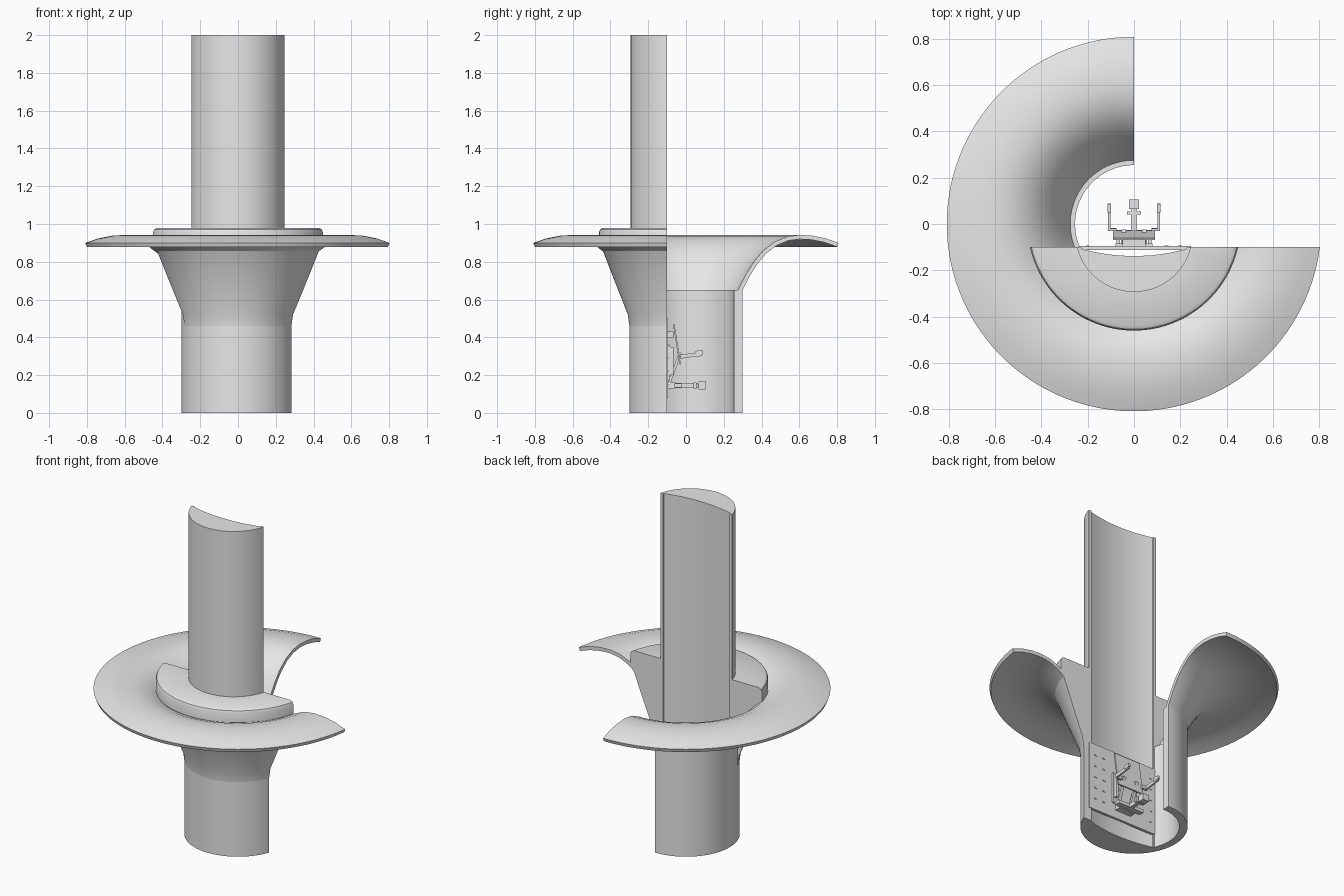
import bpy, bmesh, math
from mathutils import Vector, Matrix

cube = bpy.data.objects.get("Cube")
if cube:
    bpy.data.objects.remove(cube)

grey = bpy.data.materials.new("light grey")
grey.use_nodes = True
grey.diffuse_color = (0.8, 0.8, 0.8, 1)
grey.node_tree.nodes["Principled BSDF"].inputs["Base Color"].default_value = (0.8, 0.8, 0.8, 1)

BACK = -0.1  # plane on which the front half is sliced


def finish(name, bm, smooth=True):
    bmesh.ops.recalc_face_normals(bm, faces=bm.faces)
    mesh = bpy.data.meshes.new(name)
    bm.to_mesh(mesh)
    bm.free()
    mesh.materials.append(grey)
    obj = bpy.data.objects.new(name, mesh)
    bpy.context.collection.objects.link(obj)
    return obj


def activate(obj):
    bpy.ops.object.select_all(action='DESELECT')
    obj.select_set(True)
    bpy.context.view_layer.objects.active = obj


def smooth(obj):
    activate(obj)
    bpy.ops.object.shade_smooth_by_angle(angle=math.radians(32))


def revolve(name, profile, steps=96):
    """Closed (radius, height) profile turned about the z axis."""
    bm = bmesh.new()
    rings = []
    for i in range(steps):
        a = math.tau * (i + 0.5) / steps
        rings.append([bm.verts.new((r * math.cos(a), r * math.sin(a), z)) for r, z in profile])
    n = len(profile)
    for i in range(steps):
        p, q = rings[i], rings[(i + 1) % steps]
        for j in range(n):
            k = (j + 1) % n
            bm.faces.new((p[j], q[j], q[k], p[k]))
    return finish(name, bm)


def add_box(bm, lo, hi, tilt=0):
    """Box between two corners, tilted about x through its centre."""
    lo, hi = Vector(lo), Vector(hi)
    mat = (Matrix.Translation((lo + hi) / 2) @ Matrix.Rotation(math.radians(tilt), 4, 'X')
           @ Matrix.Diagonal((*(hi - lo), 1)))
    bmesh.ops.create_cube(bm, size=1, matrix=mat)


def boxes(name, items):
    bm = bmesh.new()
    for item in items:
        add_box(bm, *item)
    return finish(name, bm)


def cut(obj, lo, hi):
    cutter = boxes("cutter", [(lo, hi)])
    cutter.hide_render = True
    mod = obj.modifiers.new("cut", 'BOOLEAN')
    mod.operation, mod.solver, mod.object = 'DIFFERENCE', 'EXACT', cutter
    activate(obj)
    bpy.ops.object.modifier_apply(modifier=mod.name)
    bpy.data.objects.remove(cutter)


def cut_quadrant(obj):
    cut(obj, (0, BACK, -1), (2, 2, 3))


# Lower tube with one quadrant open
tube = revolve("lower_tube", [(0.254, 0), (0.3, 0), (0.3, 0.65), (0.254, 0.65)])
cut_quadrant(tube)
smooth(tube)

# Flared trumpet rim, a curved shell of even thickness
upper = [Vector(p) for p in ((0.275, 0.65), (0.318, 0.735), (0.36, 0.802), (0.41, 0.86), (0.47, 0.906),
                             (0.535, 0.933), (0.6, 0.942), (0.67, 0.938), (0.74, 0.924), (0.808, 0.9))]
lower = []
for i, p in enumerate(upper):
    t = (upper[min(i + 1, len(upper) - 1)] - upper[max(i - 1, 0)]).normalized()
    lower.append(p + Vector((t.y, -t.x)) * 0.022)
lower[0] = Vector((0.3, 0.65))
rim = revolve("flared_rim", upper + lower[::-1], 128)
cut_quadrant(rim)
smooth(rim)

# Front collar: tapered support with a rounded cap
collar = revolve("front_collar", [(0.25, 0.46), (0.3, 0.46), (0.308, 0.52), (0.375, 0.69), (0.437, 0.85),
                                  (0.46, 0.885), (0.46, 0.958), (0.454, 0.972), (0.44, 0.98), (0.25, 0.98)])
cut(collar, (-2, BACK, -1), (2, 2, 3))
smooth(collar)

# Tall column: round front, hollowed back and narrow edge strips
outline = []
for i in range(41):
    a = math.radians(-14 - 152 * i / 40)
    outline.append((0.253 * math.cos(a), -0.04 + 0.253 * math.sin(a)))
outline.append((-0.245, BACK))
outline.append((-0.228, BACK))
for i in range(25):
    x = -0.225 + 0.45 * i / 24
    outline.append((x, -0.138 + 0.03 * (x / 0.225) ** 2))
outline.append((0.228, BACK))
outline.append((0.245, BACK))
bm = bmesh.new()
base = bm.faces.new([bm.verts.new((x, y, 0)) for x, y in outline])
top = bmesh.ops.extrude_face_region(bm, geom=[base])
bmesh.ops.translate(bm, vec=(0, 0, 2), verts=[v for v in top["geom"] if isinstance(v, bmesh.types.BMVert)])
smooth(finish("tall_column", bm))

# Mounting panel with two columns of small studs
panel = [((-0.24, -0.112, 0.08), (0.245, -0.096, 0.5))]
for i in range(5):
    z = 0.15 + 0.07 * i
    for x in (0.2, 0.14, -0.2):
        panel.append(((x - 0.008, -0.097, z - 0.004), (x + 0.008, -0.092, z + 0.004)))
boxes("mounting_panel", panel)

# Seat carriage on the panel
boxes("seat_carriage", [
    ((-0.08, -0.1, 0.17), (0.08, -0.085, 0.36)),
    ((-0.05, -0.1, 0.4), (0.05, -0.066, 0.43)),
    ((-0.055, -0.1, 0.13), (0.055, -0.055, 0.16)),
    ((-0.075, -0.085, 0.2), (-0.06, -0.065, 0.35)),
    ((0.06, -0.085, 0.2), (0.075, -0.065, 0.35)),
])

# Leaning backrest and slanted seat struts
boxes("backrest", [((-0.09, -0.052, 0.255), (0.09, -0.044, 0.472), 9)])
boxes("seat_strut", [((x - 0.01, -0.066, 0.155), (x + 0.01, -0.052, 0.325), -20) for x in (-0.045, 0.045)])

# Armrests, one on each side
arms = []
for s in (-1, 1):
    for a, b, lo, hi in ((0.102, 0.112, (-0.03, 0.295), (0.085, 0.315)),
                         (0.075, 0.112, (-0.03, 0.285), (-0.018, 0.31)),
                         (0.1, 0.114, (0.05, 0.308), (0.088, 0.33))):
        x0, x1 = sorted((s * a, s * b))
        arms.append(((x0, *lo), (x1, *hi), 6))
boxes("armrests", arms)

# Foot bar with end block and cross pieces
boxes("foot_bar", [
    ((-0.012, -0.1, 0.133), (0.012, 0.06, 0.158)),
    ((-0.022, 0.065, 0.125), (0.022, 0.105, 0.165)),
    ((-0.03, 0.04, 0.13), (0.03, 0.055, 0.162)),
    ((-0.09, -0.06, 0.135), (0.09, -0.025, 0.155)),
    ((-0.01, 0.05, 0.138), (0.01, 0.07, 0.152)),
])
